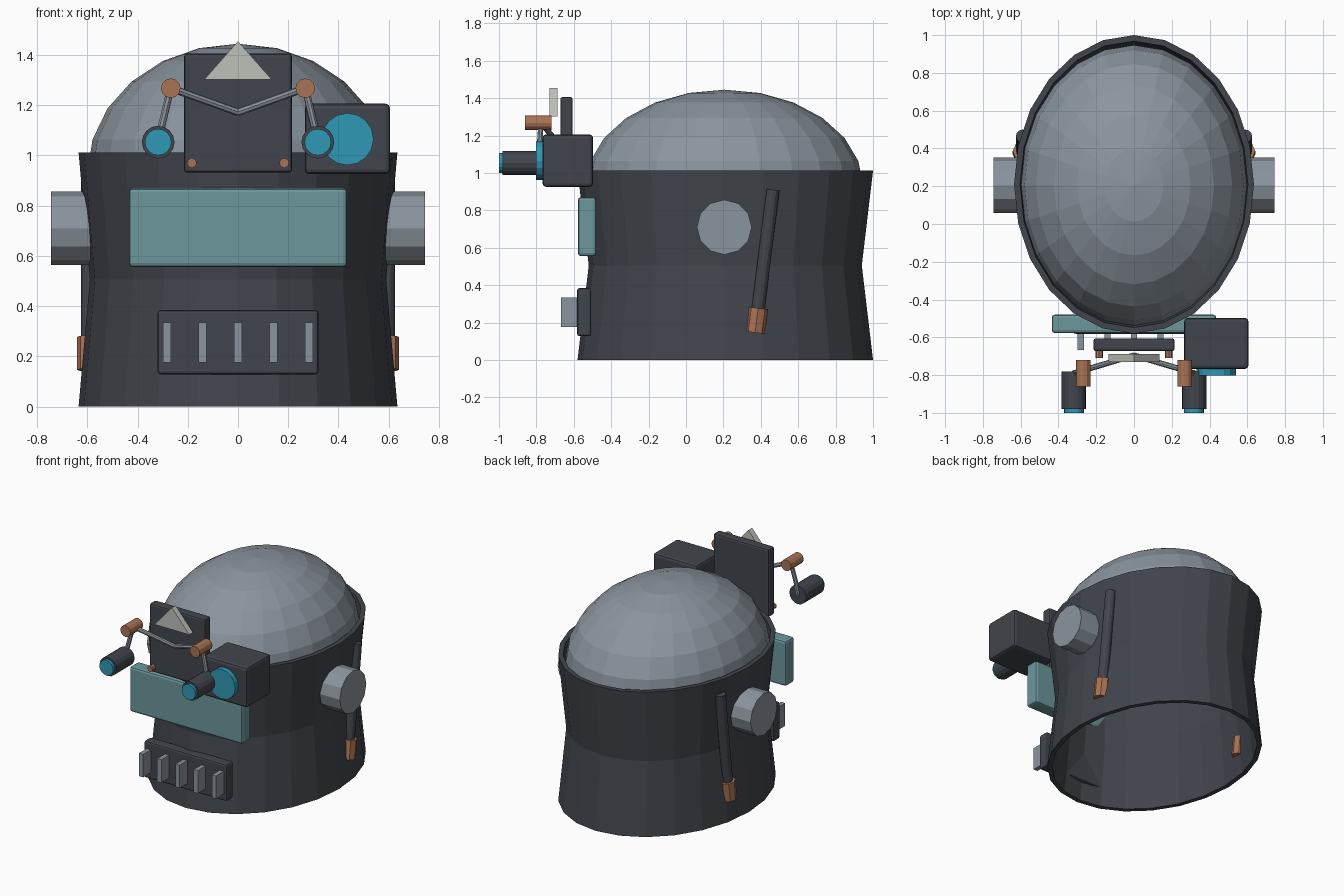
import bpy, bmesh, math
from mathutils import Vector, Matrix

if "Cube" in bpy.data.objects:
    bpy.data.objects.remove(bpy.data.objects["Cube"])


def material(name, rgb):
    m = bpy.data.materials.new(name)
    lin = [((c / 255 + 0.055) / 1.055) ** 2.4 for c in rgb]
    m.diffuse_color = (*lin, 1)
    m.use_nodes = True
    m.node_tree.nodes["Principled BSDF"].inputs["Base Color"].default_value = m.diffuse_color
    return m


DARK = material("dark_metal", (65, 69, 76))
GREY = material("grey_metal", (139, 149, 158))
TEAL = material("visor_teal", (108, 151, 156))
CYAN = material("lens_cyan", (46, 152, 180))
COPPER = material("copper", (170, 115, 83))
PALE = material("pale_emblem", (190, 193, 185))


def finish(name, bm, mat):
    bmesh.ops.recalc_face_normals(bm, faces=bm.faces)
    me = bpy.data.meshes.new(name)
    bm.to_mesh(me)
    bm.free()
    me.materials.append(mat)
    ob = bpy.data.objects.new(name, me)
    bpy.context.collection.objects.link(ob)
    return ob


def box(name, lo, hi, mat, bevel=0.0):
    bm = bmesh.new()
    lo, hi = Vector(lo), Vector(hi)
    bmesh.ops.create_cube(bm, size=1, matrix=Matrix.Translation((lo + hi) / 2)
                          @ Matrix.Diagonal((*(hi - lo), 1)))
    ob = finish(name, bm, mat)
    if bevel:
        mod = ob.modifiers.new("bevel", 'BEVEL')
        mod.width = bevel
        mod.segments = 2
    return ob


def rod(name, a, b, r, mat, sides=12):
    bm = bmesh.new()
    a, b = Vector(a), Vector(b)
    rot = (b - a).to_track_quat('Z', 'Y').to_matrix().to_4x4()
    bmesh.ops.create_cone(bm, cap_ends=True, segments=sides, radius1=r, radius2=r,
                          depth=(b - a).length,
                          matrix=Matrix.Translation((a + b) / 2) @ rot)
    return finish(name, bm, mat)


def loft(name, rings, mat, closed=False, tip=None, cy=0.21, n=24):
    """Skin elliptical rings given as (rx, ry, z)."""
    bm = bmesh.new()
    loops = [[bm.verts.new((rx * math.sin(2 * math.pi * i / n),
                            cy + ry * math.cos(2 * math.pi * i / n), z))
              for i in range(n)] for rx, ry, z in rings]
    pairs = list(zip(loops, loops[1:]))
    if closed:
        pairs.append((loops[-1], loops[0]))
    for p, q in pairs:
        for i in range(n):
            j = (i + 1) % n
            bm.faces.new((p[i], p[j], q[j], q[i]))
    if tip is not None:
        top = bm.verts.new((0, cy, tip))
        for i in range(n):
            bm.faces.new((loops[-1][i], loops[-1][(i + 1) % n], top))
    return finish(name, bm, mat)


# Waisted helmet shell, open at both ends, with an inner wall
profile = [(0.635, 0.79, 0.0), (0.59, 0.73, 0.505), (0.635, 0.79, 1.012)]
inner = [(rx - 0.032, ry - 0.032, z) for rx, ry, z in reversed(profile)]
loft("helmet_shell", profile + inner, DARK, closed=True)

# Dome
steps = [math.radians(15 * k) for k in range(6)]
loft("dome", [(0.6 * math.cos(t), 0.742 * math.cos(t), 0.93 + 0.515 * math.sin(t))
              for t in steps], GREY, tip=1.445, cy=0.205)

# Visor, mouth grille and its fins
box("visor", (-0.435, -0.578, 0.555), (0.435, -0.48, 0.87), TEAL, 0.016)
box("mouth_grille", (-0.32, -0.582, 0.128), (0.32, -0.508, 0.384), DARK, 0.012)
for i in range(5):
    x = (i - 2) * 0.141
    box("grille_fin", (x - 0.016, -0.667, 0.175), (x + 0.016, -0.57, 0.335), GREY)

# Forehead plate and triangular emblem
box("forehead_plate", (-0.215, -0.672, 0.932), (0.215, -0.606, 1.406), DARK, 0.012)
bm = bmesh.new()
front = [bm.verts.new((x, -0.73, z)) for x, z in ((-0.135, 1.302), (0.135, 1.302), (0, 1.455))]
face = bm.faces.new(front)
ext = bmesh.ops.extrude_face_region(bm, geom=[face])
bmesh.ops.translate(bm, vec=(0, 0.042, 0),
                    verts=[v for v in ext["geom"] if isinstance(v, bmesh.types.BMVert)])
if not any(f.normal.y < -0.9 for f in bm.faces) and face not in bm.faces:
    bm.faces.new(front)
finish("emblem", bm, PALE)

# Side camera box with a large lens
box("camera_box", (0.266, -0.767, 0.926), (0.606, -0.497, 1.206), DARK, 0.018)
rod("camera_lens", (0.436, -0.75, 1.065), (0.436, -0.802, 1.065), 0.104, CYAN, 16)

# Parts repeated on both sides
for s in (-1, 1):
    rod("ear_disc", (s * 0.57, 0.205, 0.71), (s * 0.745, 0.205, 0.71), 0.147, GREY)
    rod("side_tube", (s * 0.59, 0.465, 0.91), (s * 0.59, 0.385, 0.27), 0.035, DARK)
    rod("side_tube_tip", (s * 0.59, 0.386, 0.277), (s * 0.59, 0.369, 0.146), 0.052, COPPER, 8)
    rod("plate_bolt", (s * 0.184, -0.66, 0.97), (s * 0.184, -0.71, 0.97), 0.02, COPPER, 8)
    # Jointed arm carrying an eyepiece
    rod("upper_arm", (0, -0.695, 1.172), (s * 0.268, -0.775, 1.268), 0.015, GREY, 8)
    rod("lower_arm", (s * 0.268, -0.775, 1.268), (s * 0.32, -0.79, 1.05), 0.015, GREY, 8)
    rod("arm_joint", (s * 0.268, -0.72, 1.268), (s * 0.268, -0.86, 1.268), 0.039, COPPER)
    rod("eyepiece", (s * 0.318, -0.78, 1.053), (s * 0.318, -0.98, 1.053), 0.065, DARK, 16)
    rod("eyepiece_lens", (s * 0.318, -0.95, 1.053), (s * 0.318, -1.0, 1.053), 0.053, CYAN, 16)
